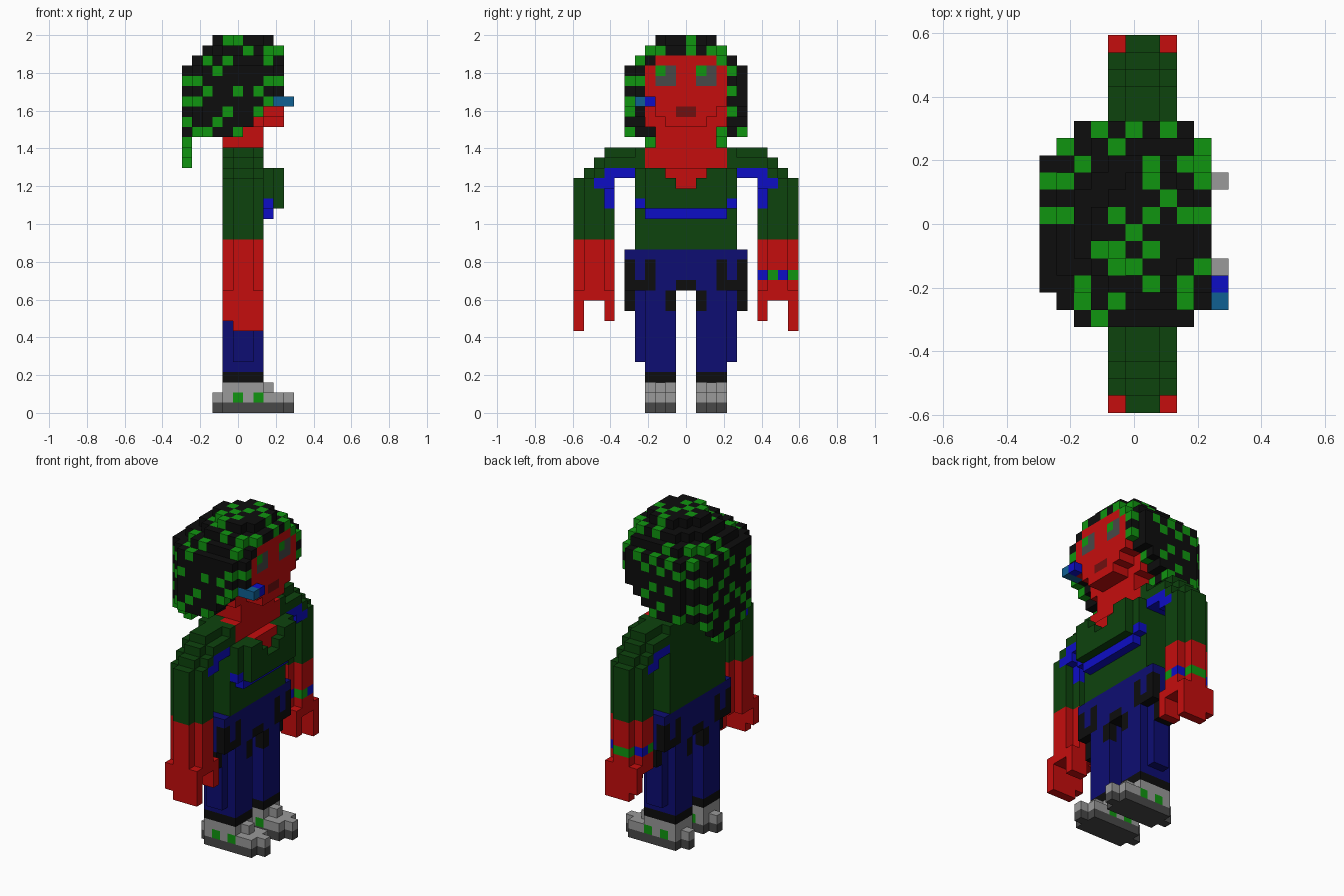
import bpy, bmesh, random
from mathutils import Vector

random.seed(7)
if "Cube" in bpy.data.objects:
    bpy.data.objects.remove(bpy.data.objects["Cube"])

U = 2 / 37          # edge length of one block
COLOURS = {
    "black": (0.004, 0.004, 0.004), "bright green": (0.005, 0.30, 0.005),
    "red": (0.56, 0.004, 0.004), "dark red": (0.16, 0.005, 0.005),
    "forest green": (0.004, 0.056, 0.004), "navy": (0.004, 0.004, 0.17),
    "blue": (0.004, 0.004, 0.56), "teal": (0.005, 0.115, 0.29),
    "light grey": (0.32, 0.32, 0.32), "dark grey": (0.065, 0.065, 0.065),
}
MATERIALS = {}
for name, rgb in COLOURS.items():
    mat = bpy.data.materials.new(name)
    mat.use_nodes = True
    mat.diffuse_color = (*rgb, 1)
    bsdf = mat.node_tree.nodes["Principled BSDF"]
    bsdf.inputs["Base Color"].default_value = (*rgb, 1)
    bsdf.inputs["Roughness"].default_value = 0.9
    MATERIALS[name] = mat

blocks = {}         # cell -> (part, colour)


def box(part, colour, x, y, z, mirror=False):
    """Fill a range of cells; mirror repeats it on the other side of y = 0."""
    for i in range(*x):
        for j in range(*y):
            for k in range(*z):
                blocks[i, j, k] = (part, colour)
                if mirror:
                    other = part.replace("near", "far")
                    blocks[i, -1 - j, k] = (other, colour)


def cut(x, y, z):
    for i in range(*x):
        for j in range(*y):
            for k in range(*z):
                blocks.pop((i, j, k), None)


# Shoes: soles, uppers with pointed toe and heel, green studs
for z, colour in ((0, "dark grey"), (1, "light grey")):
    box("near_shoe", colour, (4, 10), (1, 4), (z, z + 1), True)
    box("near_shoe", colour, (3, 11), (2, 3), (z, z + 1), True)
box("near_shoe", "light grey", (4, 8), (1, 4), (2, 3), True)
box("near_shoe", "light grey", (8, 9), (2, 3), (2, 3), True)
for i in (5, 7):
    for j in (1, 3):
        box("near_shoe", "bright green", (i, i + 1), (j, j + 1), (1, 2), True)

# Trousers: cuffs, legs, hips
box("near_leg", "black", (4, 8), (1, 4), (3, 4), True)
box("near_leg", "navy", (4, 8), (1, 4), (4, 12), True)
box("near_leg", "navy", (5, 7), (4, 5), (5, 12), True)
box("trousers", "navy", (4, 8), (0, 5), (12, 16), True)
box("trousers", "navy", (5, 7), (5, 6), (12, 16), True)
box("trousers", "navy", (4, 8), (5, 6), (12, 16), True)
box("near_leg", "black", (5, 7), (5, 6), (10, 12), True)
box("trousers", "black", (4, 8), (0, 1), (12, 13), True)
for i in (4, 7):
    # Pocket outlines and inner thigh patches, front and back
    box("near_leg", "black", (i, i + 1), (1, 2), (10, 12), True)
    box("trousers", "black", (i, i + 1), (3, 6), (12, 13), True)
    for j in (3, 5):
        box("trousers", "black", (i, i + 1), (j, j + 1), (13, 15), True)

# Shirt: body, bust, band underneath, neckline
box("shirt", "forest green", (4, 8), (0, 5), (16, 26), True)
box("shirt", "forest green", (8, 9), (0, 5), (21, 24), True)
box("shirt", "forest green", (8, 10), (0, 4), (20, 24), True)
box("shirt", "blue", (8, 9), (0, 4), (19, 20), True)
box("shirt", "blue", (8, 9), (4, 5), (20, 21), True)
box("neckline", "red", (6, 8), (0, 4), (24, 26), True)
for j, z in ((2, 23), (1, 22)):
    cut((9, 10), (-j, j), (z, z + 1))
    box("neckline", "red", (8, 9), (0, j), (z, z + 1), True)

# Shoulders step down toward the sleeves; outer rows sit one block lower
for j, top in ((5, 26), (6, 26), (7, 26), (8, 25), (9, 24), (10, 23)):
    low = 17 if j > 6 else 23
    box("near_sleeve", "forest green", (5, 7), (j, j + 1), (low, top), True)
    if j < 10:
        low = 17 if j > 7 else 23
        box("near_sleeve", "forest green", (4, 8), (j, j + 1), (low, top - 1), True)

# Blue armpit trim
box("near_sleeve", "blue", (4, 8), (5, 8), (23, 24), True)
box("near_sleeve", "blue", (4, 8), (7, 9), (22, 23), True)
box("near_sleeve", "blue", (5, 7), (7, 8), (20, 22), True)

# Forearms, fingers and thumbs
box("near_arm", "red", (5, 7), (7, 11), (11, 17), True)
box("near_arm", "red", (4, 8), (8, 10), (11, 17), True)
box("near_hand", "red", (4, 8), (10, 11), (9, 12), True)
box("near_hand", "red", (5, 8), (10, 11), (8, 9), True)
box("near_hand", "red", (6, 8), (7, 8), (9, 12), True)

# Chequered bracelet on one wrist
for (i, j, k), (part, _) in list(blocks.items()):
    if k == 13 and j >= 7:
        blocks[i, j, k] = ("bracelet", "blue" if j % 2 else "bright green")

# Hair: rounded cap with a sloping lower edge, then a tail at the back
hair = []
for k in range(27, 37):
    t = max(0, k - 33)
    half = 6 - t
    for j in range(half):
        corner = max(0, j - half + 3)
        front = 10 - (t == 3) - (j == half - 1)
        for i in range(t + corner, front):
            if k >= 27 + max(0, i - 5):
                hair += [(i, j, k), (i, -1 - j, k)]
for k, half in ((26, 4), (25, 3), (24, 2)):
    hair += [(0, j, k) for j in range(-half, half)]

# Speckle the hair with green blocks that mostly do not touch
random.shuffle(hair)
green = set()
for i, j, k in hair:
    near = sum(c in green for c in ((i - 1, j, k), (i + 1, j, k), (i, j - 1, k),
                                    (i, j + 1, k), (i, j, k - 1), (i, j, k + 1)))
    if near == 0 and random.random() < 0.6:
        green.add((i, j, k))
    blocks[i, j, k] = ("hair", "bright green" if (i, j, k) in green else "black")

# Neck and face
cut((8, 10), (-4, 4), (27, 30))
box("neck", "red", (4, 8), (0, 3), (26, 28), True)
box("face", "red", (6, 8), (0, 4), (28, 30), True)
box("face", "red", (6, 10), (0, 2), (28, 29), True)
box("face", "red", (6, 10), (0, 3), (29, 30), True)
box("face", "red", (6, 10), (0, 4), (30, 34), True)
box("face", "red", (6, 10), (0, 3), (34, 35), True)
box("mouth", "dark red", (9, 10), (-1, 1), (29, 30))
for j in (-3, 1):
    box("eyes", "dark grey", (9, 10), (j, j + 2), (32, 34))
    box("eyes", "bright green", (9, 10), (j, j + 1), (33, 34))

# Small ornament beside the cheek
box("cheek_ornament", "teal", (9, 11), (-5, -4), (30, 31))
box("cheek_ornament", "blue", (10, 11), (-4, -3), (30, 31))


def build(part):
    """Make one mesh object from the exposed sides of a part's blocks."""
    bm = bmesh.new()
    used = []
    for cell, (owner, colour) in blocks.items():
        if owner != part:
            continue
        if colour not in used:
            used.append(colour)
        centre = Vector(cell) + Vector((-5, 0.5, 0.5))
        for axis in range(3):
            for sign in (-1, 1):
                n = Vector((0, 0, 0))
                n[axis] = sign
                if tuple(int(c + d) for c, d in zip(cell, n)) in blocks:
                    continue
                a = Vector((0, 0, 0))
                a[(axis + 1) % 3] = 0.5
                b = n.cross(a)
                mid = centre + n / 2
                face = bm.faces.new([bm.verts.new((mid + v) * U)
                                     for v in (a + b, b - a, -a - b, a - b)])
                face.material_index = used.index(colour)
                face.normal_update()
                if face.normal.dot(n) < 0:
                    face.normal_flip()
    bmesh.ops.remove_doubles(bm, verts=bm.verts, dist=U / 100)
    mesh = bpy.data.meshes.new(part)
    bm.to_mesh(mesh)
    bm.free()
    for colour in used:
        mesh.materials.append(MATERIALS[colour])
    bpy.context.collection.objects.link(bpy.data.objects.new(part, mesh))


for part in sorted({owner for owner, _ in blocks.values()}):
    build(part)
